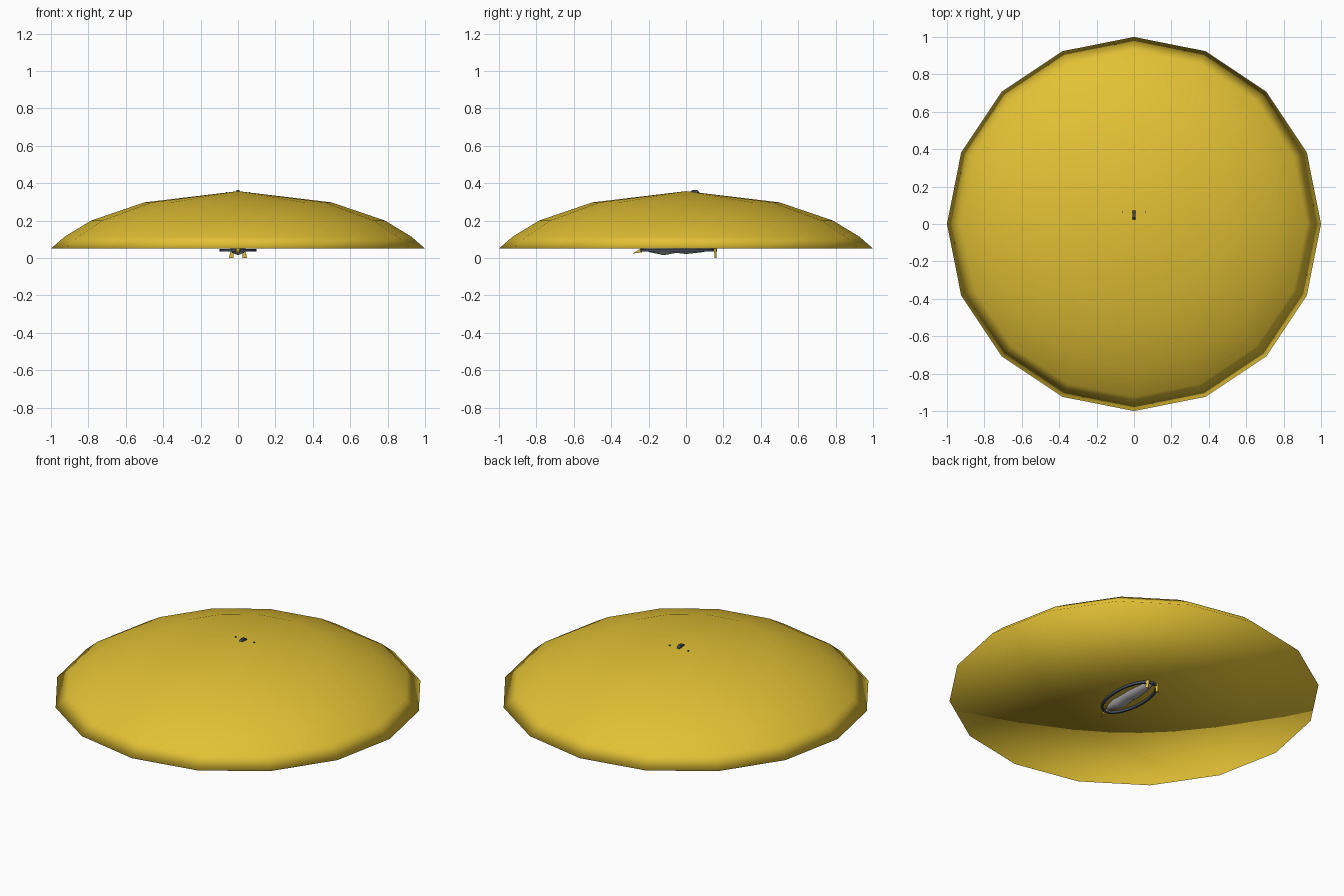
import bpy, bmesh, math
from mathutils import Matrix

if "Cube" in bpy.data.objects:
    bpy.data.objects.remove(bpy.data.objects["Cube"])


def material(name, rgb):
    m = bpy.data.materials.new(name)
    m.diffuse_color = (*rgb, 1)
    m.use_nodes = True
    m.node_tree.nodes["Principled BSDF"].inputs["Base Color"].default_value = m.diffuse_color
    return m


YELLOW = material("yellow", (0.76, 0.53, 0.035))
GREY = material("light grey", (0.5, 0.5, 0.52))
DARK = material("dark slate", (0.06, 0.075, 0.1))


def finish(name, bm, mat, smooth=False):
    bmesh.ops.recalc_face_normals(bm, faces=bm.faces)
    for f in bm.faces:
        f.smooth = smooth
    me = bpy.data.meshes.new(name)
    bm.to_mesh(me)
    bm.free()
    me.materials.append(mat)
    ob = bpy.data.objects.new(name, me)
    bpy.context.collection.objects.link(ob)
    return ob


def loft(bm, rings):
    """Skin closed rings of points, fanning rings that are a single point."""
    vs = [[bm.verts.new(p) for p in r] for r in rings]
    for a, b in zip(vs, vs[1:]):
        n = max(len(a), len(b))
        for i in range(n):
            j = (i + 1) % n
            if len(a) == 1:
                bm.faces.new((a[0], b[j], b[i]))
            elif len(b) == 1:
                bm.faces.new((a[i], a[j], b[0]))
            else:
                bm.faces.new((a[i], a[j], b[j], b[i]))


def fin(name, outline, x, thick, mat):
    """Thin plate: (y, z) outline extruded across x."""
    bm = bmesh.new()
    f = bm.faces.new([bm.verts.new((x - thick / 2, y, z)) for y, z in outline])
    ext = bmesh.ops.extrude_face_region(bm, geom=[f])
    bmesh.ops.translate(bm, vec=(thick, 0, 0),
                        verts=[v for v in ext["geom"] if isinstance(v, bmesh.types.BMVert)])
    return finish(name, bm, mat)


# Sixteen-sided canopy dome, closed by a flat underside
SIDES = 16
bm = bmesh.new()
rings = [[(0, 0, 0.05)]]
for r, z in [(1, 0.05), (0.925, 0.115), (0.785, 0.2), (0.5, 0.297)]:
    rings.append([(r * math.cos(2 * math.pi * i / SIDES),
                   r * math.sin(2 * math.pi * i / SIDES), z) for i in range(SIDES)])
rings.append([(0, 0, 0.357)])
loft(bm, rings)
finish("canopy_dome", bm, YELLOW, True)

# Hull hanging below the canopy: (y, half width, bottom, top)
bm = bmesh.new()
rings = [[(0, -0.24, 0.045)]]
for y, w, lo, hi in [(-0.19, 0.025, 0.03, 0.07), (-0.12, 0.045, 0.015, 0.10),
                     (-0.05, 0.05, 0.027, 0.13), (0.0, 0.05, 0.021, 0.14),
                     (0.08, 0.04, 0.03, 0.12), (0.14, 0.025, 0.04, 0.08)]:
    mid, h = (lo + hi) / 2, (hi - lo) / 2
    rings.append([(w * math.cos(a), y, mid + h * math.sin(a))
                  for a in [math.pi * i / 4 for i in range(8)]])
rings.append([(0, 0.16, 0.055)])
loft(bm, rings)
finish("hull", bm, GREY, True)

# Oval hoop round the hull
bm = bmesh.new()
hoop = []
for lift_in, z in [(0, 0.035), (0.012, 0.035), (0.012, 0.048), (0, 0.048), (0, 0.035)]:
    hoop.append([((0.1 - lift_in) * math.cos(2 * math.pi * i / 24),
                  -0.04 + (0.205 - lift_in) * math.sin(2 * math.pi * i / 24), z)
                 for i in range(24)])
loft(bm, hoop)
bmesh.ops.remove_doubles(bm, verts=bm.verts, dist=1e-5)
finish("oval_hoop", bm, DARK)

# Yellow nose spike and tail skids
bm = bmesh.new()
loft(bm, [[(0, -0.285, 0.024)],
          [(-0.012, -0.235, 0.03), (0.012, -0.235, 0.03),
           (0.012, -0.235, 0.055), (-0.012, -0.235, 0.055)]])
finish("nose_spike", bm, YELLOW)
for side, sx in (("left", -1), ("right", 1)):
    bm = bmesh.new()
    loft(bm, [[(sx * 0.022, 0.15, 0.055), (sx * 0.036, 0.15, 0.055), (sx * 0.03, 0.165, 0.055)],
              [(sx * 0.024, 0.152, 0.0), (sx * 0.048, 0.152, 0.0), (sx * 0.035, 0.162, 0.0)]])
    bmesh.ops.holes_fill(bm, edges=bm.edges)
    finish("tail_skid_" + side, bm, YELLOW)

    # Thin struts whose tips just pierce the canopy
    bm = bmesh.new()
    bmesh.ops.create_cone(bm, cap_ends=True, segments=6, radius1=0.004, radius2=0.004,
                          depth=0.27, matrix=Matrix.Translation((sx * 0.061, 0.065, 0.217)))
    finish("strut_" + side, bm, DARK)

# Central mast with its rounded tip above the canopy
fin("mast", [(0.02, 0.1), (0.075, 0.1), (0.072, 0.352), (0.06, 0.364), (0.035, 0.364), (0.022, 0.352)],
    0, 0.018, DARK)
